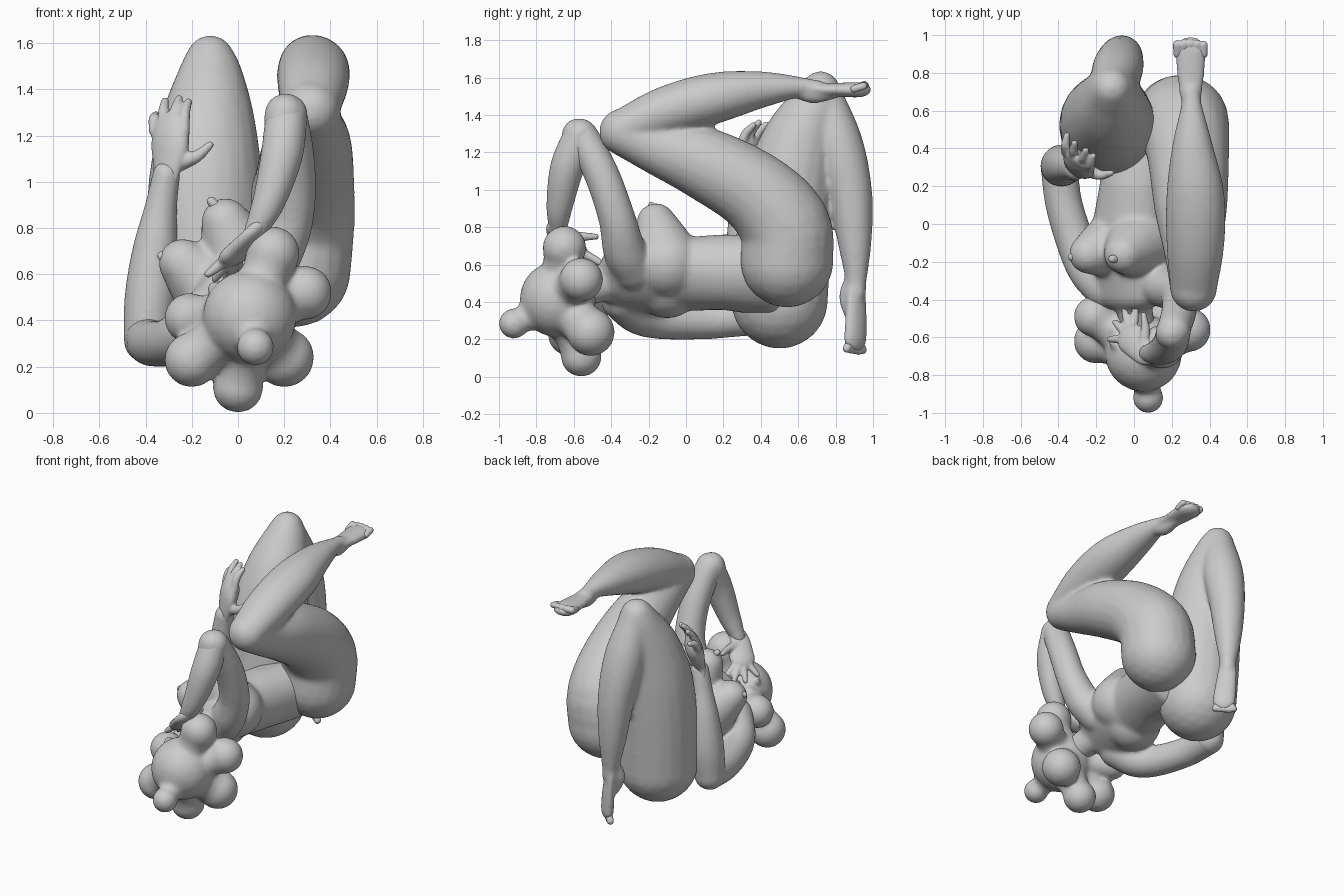
import bpy, bmesh
from mathutils import Vector, Matrix


def squash(direction, factor):
    n = Vector(direction).normalized()
    return Matrix.Scale(factor, 4, n)


def ball(bm, p, r, flat=None):
    m = Matrix.Translation(Vector(p)) @ (flat or Matrix.Identity(4))
    bmesh.ops.create_icosphere(bm, subdivisions=3 if r > 0.06 else 2, radius=r, matrix=m)


def limb(bm, pts, flat=None, dens=0.15):
    """Chain of overlapping balls along a smooth path of (x, y, z, radius)."""
    P = [Vector(p) for p in pts]
    P = [P[0] * 2 - P[1]] + P + [P[-1] * 2 - P[-2]]
    for i in range(1, len(P) - 2):
        a, b, c, d = P[i - 1:i + 3]
        n = max(2, int((c - b).xyz.length / (dens * min(b.w, c.w))))
        for k in range(n + 1):
            t = k / n
            q = 0.5 * (2 * b + (c - a) * t + (2 * a - 5 * b + 4 * c - d) * t * t
                       + (3 * b - 3 * c + d - a) * t ** 3)
            ball(bm, q.xyz, max(q.w, 0.008), flat)


def finish(bm, name, voxel, smooth):
    """Fuse the balls into one smooth skin."""
    me = bpy.data.meshes.new(name)
    bm.to_mesh(me)
    bm.free()
    ob = bpy.data.objects.new(name, me)
    bpy.context.collection.objects.link(ob)
    rm = ob.modifiers.new("fuse", 'REMESH')
    rm.mode = 'VOXEL'
    rm.voxel_size = voxel
    rm.use_smooth_shade = True
    sm = ob.modifiers.new("soften", 'SMOOTH')
    sm.factor = 0.5
    sm.iterations = smooth
    dg = bpy.context.evaluated_depsgraph_get()
    new = bpy.data.meshes.new_from_object(ob.evaluated_get(dg))
    ob.modifiers.clear()
    ob.data = new
    return ob


# torso, twisted so the chest faces up and to -x
bm = bmesh.new()
tilt = Matrix.Rotation(-0.75, 4, 'Y')
def slab(p, w, h, d):
    m = Matrix.Translation(p) @ tilt @ Matrix.Diagonal((w, h, d, 1))
    bmesh.ops.create_icosphere(bm, subdivisions=3, radius=1, matrix=m)
N = 10
rows = [(-.37, -.02, .53, .22, .12), (-.2, -.02, .54, .245, .16),
        (.0, -.02, .55, .22, .18), (.2, .02, .56, .21, .2), (.45, .06, .54, .24, .2)]
for a, b in zip(rows, rows[1:]):
    for k in range(N + 1):
        y, x, z, w, d = (p + (q - p) * k / N for p, q in zip(a, b))
        slab((x, y, z), w, .1, d)
# breasts
for p in ((-.24, -.16, .65), (-.055, -.16, .825)):
    x, z = -.02 + (p[0] + .15) * .6, .55 + (p[2] - .73) * .6
    limb(bm, [(x, -.1, z, .19), ((x + p[0]) / 2, -.13, (z + p[2]) / 2, .15), (*p, .105)])
# neck
limb(bm, [(-.01, -.38, .52, .1), (.03, -.6, .45, .09)])
# upper arms, fused with the shoulders
limb(bm, [(.08, -.28, .58, .12), (.16, -.33, .68, .115), (.23, -.37, .85, .1), (.24, -.45, 1.08, .095),
          (.21, -.56, 1.29, .09), (.2, -.58, 1.27, .09)])
limb(bm, [(-.14, -.34, .42, .12), (-.23, -.25, .34, .115), (-.3, -.12, .305, .105),
          (-.37, .1, .3, .1), (-.395, .29, .315, .1)])
finish(bm, "torso_and_upper_arms", .012, 18)

# nipples
bm = bmesh.new()
for x, y, z in ((-.33, -.175, .68), (-.115, -.185, .915)):
    limb(bm, [(x + .03, y, z - .03, .024), (x, y, z, .022)])
finish(bm, "nipples", .007, 3)

# +x leg: folded, foot pointing back
toes = bmesh.new()
bm = bmesh.new()
limb(bm, [(.24, .54, .62, .25), (.26, .53, .8, .245), (.285, .38, .98, .22), (.3, .1, 1.14, .195),
          (.31, -.15, 1.23, .15), (.315, -.34, 1.31, .125)])
limb(bm, [(.315, -.34, 1.32, .125), (.325, -.1, 1.42, .155), (.325, .15, 1.49, .155), (.31, .4, 1.535, .11),
          (.305, .62, 1.55, .058), (.3, .7, 1.54, .055)], squash((-.1, -.3, 1), .88))
limb(bm, [(.3, .6, 1.535, .05), (.3, .68, 1.51, .05), (.3, .78, 1.52, .04)])
limb(bm, [(.3, .68, 1.54, .06), (.3, .8, 1.535, .075), (.3, .91, 1.535, .085)], squash((0, 0, 1), .5))
for i in range(5):
    p = (.23 + i * .035, .955 - abs(i - 2) * .003, 1.555)
    limb(toes, [(p[0], p[1] - .05, 1.54, .022), (*p, .028 - .002 * abs(i - 1))])
finish(bm, "right_leg", .012, 16)

# -x leg: knee up, shin hanging down behind
bm = bmesh.new()
limb(bm, [(-.13, .5, .41, .26), (-.14, .52, .7, .258), (-.14, .55, 1.0, .248), (-.13, .61, 1.25, .205),
          (-.12, .69, 1.44, .145), (-.12, .72, 1.53, .105)])
limb(bm, [(-.12, .73, 1.52, .1), (-.09, .81, 1.25, .135), (-.07, .875, 1.0, .12), (-.06, .9, .75, .095),
          (-.05, .91, .52, .058), (-.045, .91, .45, .055)])
limb(bm, [(-.055, .89, .52, .045), (-.075, .865, .43, .05), (-.05, .88, .34, .04)])
limb(bm, [(-.045, .91, .45, .065), (-.03, .91, .32, .075), (-.02, .905, .21, .08)], squash((1, 1, 0), .5))
for i in range(5):
    p = Vector((.018 - i * .022, .86 + i * .021, .14 + .004 * abs(i - 3)))
    limb(toes, [(*p.lerp(Vector((-.02, .905, .23)), .5), .022), (*p, .024)])
finish(bm, "left_leg", .012, 16)
finish(toes, "toes", .007, 3)

# forearms
bm = bmesh.new()
limb(bm, [(.21, -.565, 1.29, .092), (.19, -.635, 1.12, .092), (.135, -.675, .92, .072), (.07, -.685, .78, .048)])
limb(bm, [(-.395, .3, .315, .1), (-.38, .31, .5, .112), (-.36, .31, .7, .098), (-.335, .3, .88, .072),
          (-.31, .29, 1.03, .06)])
finish(bm, "forearms", .011, 8)

# hands
bm = bmesh.new()
limb(bm, [(.09, -.685, .81, .055), (.06, -.68, .765, .07), (-.01, -.61, .69, .085)], squash((-.5, .3, .8), .5))
for tip in ((-.13, -.61, .6), (-.1, -.52, .58), (-.05, -.46, .585), (.01, -.44, .6)):
    m = Vector((-.01, -.61, .695)).lerp(Vector(tip), .35)
    limb(bm, [(*m, .026), (*m.lerp(Vector(tip), .55), .023), (*tip, .017)], None, .4)
limb(bm, [(.05, -.65, .75, .035), (.06, -.56, .75, .026), (.05, -.48, .75, .017)], None, .4)
limb(bm, [(-.32, .29, 1.0, .062), (-.305, .29, 1.07, .072), (-.295, .31, 1.15, .095), (-.29, .34, 1.21, .095)],
     squash((-.6, -.8, 0), .48))
for i, tip in enumerate(((-.355, .47, 1.29), (-.315, .43, 1.35), (-.255, .39, 1.36), (-.215, .36, 1.345))):
    b = Vector((-.36 + i * .042, .38 - i * .03, 1.22))
    k = b.lerp(Vector(tip), .5) + Vector((-.006, -.008, .015))
    limb(bm, [(*b, .027), (*k, .025), (*tip, .018)], None, .4)
limb(bm, [(-.26, .29, 1.08, .04), (-.18, .26, 1.11, .028), (-.12, .27, 1.16, .017)], None, .4)
finish(bm, "hands", .008, 4)

# head with clustered round curls and a bun
bm = bmesh.new()
head = (.05, -.685, .415)
ball(bm, head, .205)
for x, y, z, r in ((.15, -.65, .69, .118), (.29, -.56, .52, .118), (.2, -.51, .24, .13),
                   (0, -.56, .11, .11), (-.2, -.62, .23, .12), (-.21, -.49, .41, .11)):
    ball(bm, (x, y, z), r)
    limb(bm, [(*head, .15), (*(Vector(head).lerp(Vector((x, y, z)), .6)), r * .9), (x, y, z, r * .95)])
limb(bm, [(.06, -.8, .35, .1), (.07, -.86, .31, .065)])
ball(bm, (.075, -.92, .285), .082)
# nose, lips and chin
ball(bm, (-.1, -.63, .54), .035)
ball(bm, (-.1, -.56, .5), .035)
ball(bm, (-.05, -.54, .46), .07)
finish(bm, "head_and_curls", .012, 16)
